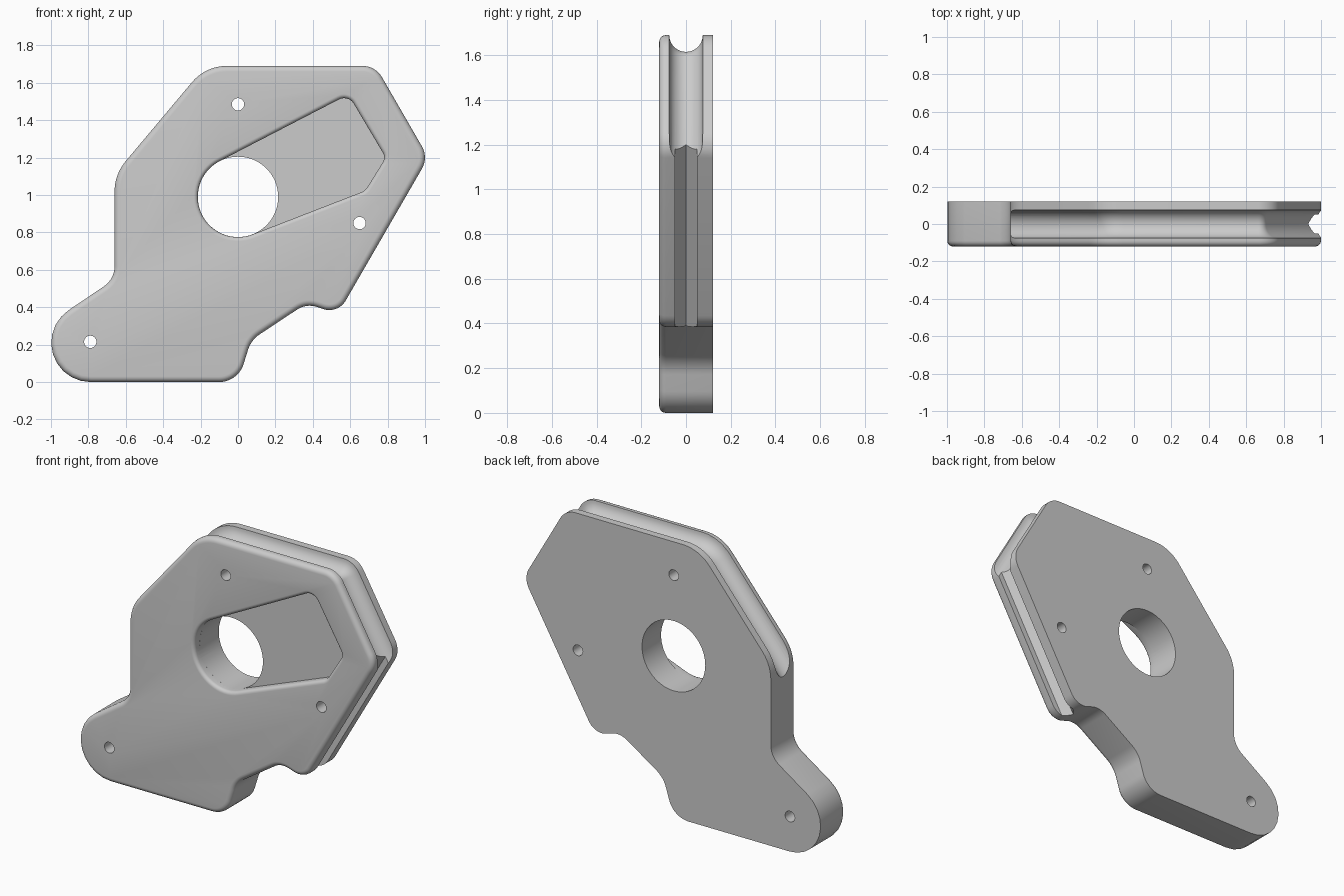
import bpy, bmesh
from math import sin, cos, pi, radians, tan
from mathutils import Vector

cube = bpy.data.objects.get("Cube")
if cube:
    bpy.data.objects.remove(cube, do_unlink=True)

HALF = 0.12  # half thickness of the plate

grey = bpy.data.materials.new("plain_grey")
grey.use_nodes = True
grey.diffuse_color = (0.6, 0.6, 0.6, 1)
grey.node_tree.nodes["Principled BSDF"].inputs["Base Color"].default_value = (0.6, 0.6, 0.6, 1)


def rounded(corners, steps=10):
    """Polygon in x, z with each corner (x, z, radius) replaced by an arc."""
    pts = []
    for i, (x, z, r) in enumerate(corners):
        p = Vector((x, z))
        if r == 0:
            pts.append(p)
            continue
        a = (Vector(corners[i - 1][:2]) - p).normalized()
        b = (Vector(corners[(i + 1) % len(corners)][:2]) - p).normalized()
        half = a.angle(b) / 2
        start, end = p + a * r / tan(half), p + b * r / tan(half)
        centre = p + (a + b).normalized() * r / sin(half)
        u, v = start - centre, end - centre
        turn = u.angle(v)
        for k in range(steps + 1):
            t = k / steps
            pts.append(centre + (u * sin((1 - t) * turn) + v * sin(t * turn)) / sin(turn))
    return pts


def normals(pts, closed=True):
    """Mitred outward normals of a counter-clockwise path."""
    n = len(pts)
    out = []
    for i in range(n):
        sides = []
        for j in (i - 1, i):
            if closed or 0 <= j < n - 1:
                d = (pts[(j + 1) % n] - pts[j]).normalized()
                sides.append(Vector((d.y, -d.x)))
        a, b = sides[0], sides[-1]
        out.append((a + b) / (1 + a.dot(b)))
    return out


def skin(name, rings):
    """Solid from matching closed rings, capped at both ends."""
    bm = bmesh.new()
    loops = [[bm.verts.new(co) for co in ring] for ring in rings]
    for low, high in zip(loops, loops[1:]):
        for i in range(len(low)):
            bm.faces.new((low[i - 1], low[i], high[i], high[i - 1]))
    bm.faces.new(loops[0])
    bm.faces.new(loops[-1])
    bmesh.ops.recalc_face_normals(bm, faces=bm.faces)
    mesh = bpy.data.meshes.new(name)
    bm.to_mesh(mesh)
    bm.free()
    mesh.materials.append(grey)
    obj = bpy.data.objects.new(name, mesh)
    bpy.context.collection.objects.link(obj)
    return obj


def loft(name, pts, levels):
    """Stack an outline along y; each level is (y, outward offset)."""
    ns = normals(pts)
    return skin(name, [[(p.x + n.x * o, y, p.y + n.y * o) for p, n in zip(pts, ns)]
                       for y, o in levels])


def sweep(name, path, profile):
    """Run a profile of (outward, y) points along an open path."""
    return skin(name, [[(p.x + n.x * u, y, p.y + n.y * u) for u, y in profile]
                       for p, n in zip(path, normals(path, False))])


def circle(x, z, r, n):
    return [Vector((x + r * cos(2 * pi * k / n), z + r * sin(2 * pi * k / n))) for k in range(n)]


# Plate with a rounded front edge and a sharp back edge
right, top_right, top_left, left = (1.018, 1.2), (0.735, 1.69), (-0.173, 1.69), (-0.66, 1.11)
heel = (0.535, 0.365)
outline = rounded([
    (-1.475, 0, 0.21), (0, 0, 0.137), (0.07, 0.225, 0.16), (0.365, 0.42, 0.12),
    (*heel, 0.1), (*right, 0.12), (*top_right, 0.12), (*top_left, 0.24),
    (*left, 0.25), (-0.66, 0.55, 0.13)])
edge = 0.03
levels = [(-HALF + edge * (1 - sin(a)), -edge * (1 - cos(a)))
          for a in (radians(90 - 18 * k) for k in range(6))]
plate = loft("mounting_plate", outline, levels + [(HALF, 0)])

# Shallow pocket running tangent to the main bore, with a rounded rim
pocket = [Vector((0.215 * cos(radians(a)), 0.99 + 0.215 * sin(radians(a))))
          for a in range(117, 292, 6)]
pocket += rounded([(*pocket[-1], 0), (0.68, 1.023, 0.07), (0.79, 1.2, 0.05),
                   (0.59, 1.537, 0.06), (*pocket[0], 0)])[1:-1]
rim = 0.022
rim_levels = [(-HALF + rim * (1 - sin(a)), rim * (1 - cos(a)))
              for a in (radians(90 - 18 * k) for k in range(6))]
# the first level is the widest ring, pushed out in front of the plate
rim_levels = [(-HALF - 0.02, rim)] + rim_levels
cutters = [loft("pocket_cutter", pocket, rim_levels + [(-HALF + 0.055, 0)])]

# Main bore and three bolt holes
cutters.append(loft("bore_cutter", circle(0, 0.99, 0.2148, 64), [(-0.08, 0), (0.2, 0)]))
for x, z in ((0, 1.485), (0.65, 0.85), (-0.79, 0.215)):
    cutters.append(loft("bolt_cutter", circle(x, z, 0.033, 24), [(-0.2, 0), (0.2, 0)]))


def beyond(a, b, d):
    """Point a distance d past b on the line from a."""
    a, b = Vector(a), Vector(b)
    return tuple(b + (b - a).normalized() * d)


# Round groove along the upper edges
path = rounded([(*beyond(top_right, right, 0.15), 0), (*top_right, 0.12),
                (*top_left, 0.24), (*beyond(top_left, left, 0.2), 0)])
ring = [(0.075 * cos(2 * pi * k / 32), 0.075 * sin(2 * pi * k / 32)) for k in range(32)]
cutters.append(sweep("round_groove_cutter", path, ring))

# Narrow groove with a creased floor along the lower right edge
path = [Vector(beyond(right, heel, 0.1)), Vector(beyond(heel, right, 0.1))]
cutters.append(sweep("narrow_groove_cutter", path,
                     [(0.1, -0.05), (-0.035, -0.05), (-0.075, 0), (-0.035, 0.05), (0.1, 0.05)]))

# Cut everything and finish the surface
bpy.ops.object.select_all(action='DESELECT')
bpy.context.view_layer.objects.active = plate
plate.select_set(True)
for cutter in cutters:
    cutter.hide_render = True
    mod = plate.modifiers.new(cutter.name, 'BOOLEAN')
    mod.operation, mod.solver, mod.object = 'DIFFERENCE', 'EXACT', cutter
    bpy.ops.object.modifier_apply(modifier=mod.name)
    bpy.data.objects.remove(cutter, do_unlink=True)
bpy.ops.object.shade_smooth_by_angle(angle=radians(30))
